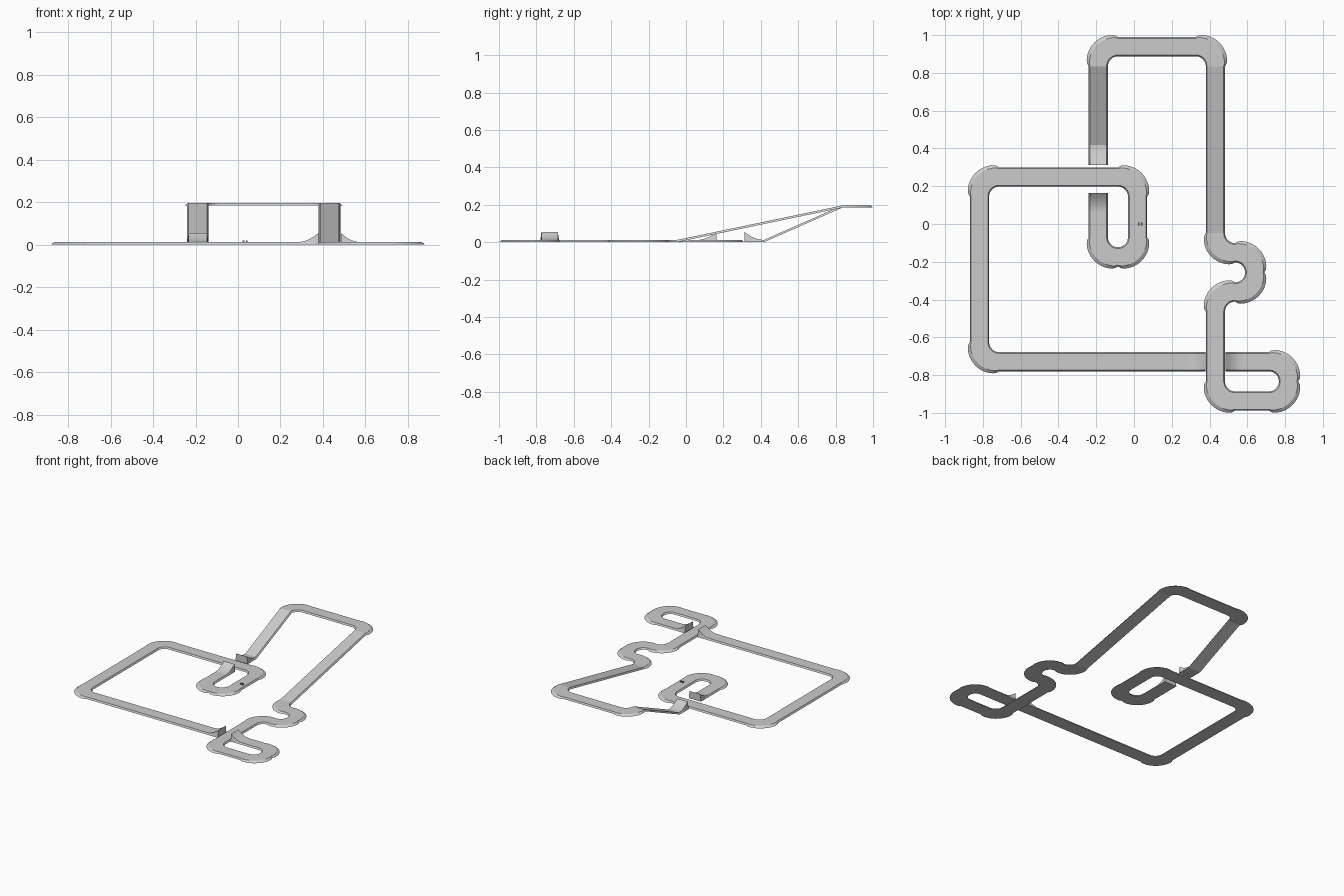
import bpy, bmesh
from math import sin, cos, radians
from mathutils import Vector

cube = bpy.data.objects.get("Cube")
if cube:
    bpy.data.objects.remove(cube, do_unlink=True)


def material(name, value):
    m = bpy.data.materials.new(name)
    m.use_nodes = True
    colour = (value, value, value, 1)
    m.diffuse_color = colour
    m.node_tree.nodes["Principled BSDF"].inputs["Base Color"].default_value = colour
    return m


GREY = material("track grey", 0.6)
DARK = material("marker grey", 0.25)

THICK = 0.012      # slab thickness
HALF = 0.051       # half width of a straight at its foot
SLOPE = 0.007      # inward lean of the sides
INNER, OUTER = 0.053, 0.155
MID = (INNER + OUTER) / 2
HIGH = 0.184       # level of the raised section
JUMP = 0.043


def sweep(name, stations, mat=GREY):
    """Skin four-point cross-sections into a closed solid."""
    bm = bmesh.new()
    rings = [[bm.verts.new(p) for p in s] for s in stations]
    for a, b in zip(rings, rings[1:]):
        for i in range(4):
            j = (i + 1) % 4
            bm.faces.new((a[i], a[j], b[j], b[i]))
    bm.faces.new(rings[0])
    bm.faces.new(rings[-1][::-1])
    bmesh.ops.recalc_face_normals(bm, faces=bm.faces)
    me = bpy.data.meshes.new(name)
    bm.to_mesh(me)
    bm.free()
    me.materials.append(mat)
    ob = bpy.data.objects.new(name, me)
    bpy.context.collection.objects.link(ob)
    bpy.ops.object.select_all(action='DESELECT')
    bpy.context.view_layer.objects.active = ob
    ob.select_set(True)
    bpy.ops.object.shade_smooth_by_angle(angle=radians(25))
    return ob


def section(p, side, low, high):
    """Trapezoid across the road at p."""
    foot, top = side * HALF, side * (HALF - SLOPE)
    up = Vector((0, 0, 1))
    return [p - foot + up * low, p - top + up * high,
            p + top + up * high, p + foot + up * low]


def straight(name, start, end, z0=0, z1=0):
    a, b = Vector((*start, 0)), Vector((*end, 0))
    d = (b - a).normalized()
    side = Vector((-d.y, d.x, 0))
    sweep(name, [section(a, side, z0, z0 + THICK), section(b, side, z1, z1 + THICK)])


def jump(name, start, lip, steps=8):
    """Solid kicker, curving up from start to a sheer lip."""
    a, b = Vector((*start, 0)), Vector((*lip, 0))
    d = (b - a).normalized()
    side = Vector((-d.y, d.x, 0))
    sweep(name, [section(a.lerp(b, i / steps), side, 0, THICK + JUMP * (i / steps) ** 2)
                 for i in range(steps + 1)])


def corner(name, centre, start, z=0, steps=16):
    """Quarter turn whose outer side bulges past the straights."""
    stations = []
    for i in range(steps + 1):
        t = i / steps
        ang = radians(start + 90 * t)
        bulge = max(0, sin(radians(180 * t))) ** 0.5
        ring = [(INNER, z), (INNER + SLOPE, z + THICK),
                (OUTER - SLOPE + 0.01 * bulge, z + THICK),
                (OUTER + 0.022 * bulge, z)]
        stations.append([(centre[0] + r * cos(ang), centre[1] + r * sin(ang), h)
                         for r, h in ring])
    sweep(name, stations)


# Key lines of the circuit
left_x, mid_x, link_x, end_x = -0.714, -0.085, 0.535, 0.714
west, bay, lane, right_lane = left_x - MID, mid_x - MID, mid_x + MID, link_x - MID
top_y, loop_y, hook_y = 0.835, 0.145, -0.07
low_y, foot_y, bend_y = -0.625, -0.833, -0.048
step = INNER + OUTER
north, loop_top, base = top_y + MID, loop_y + MID, foot_y + MID
top_right = right_lane - MID

# Corners: name, centre, starting angle, level
for args in [
    ("loop_corner_back_right", (left_x, loop_y), 90),
    ("loop_corner_front_right", (left_x, low_y), 180),
    ("loop_corner_back_left", (mid_x, loop_y), 0),
    ("hook_corner_right", (mid_x, hook_y), 180),
    ("hook_corner_left", (mid_x, hook_y), 270),
    ("raised_corner_right", (mid_x, top_y), 90, HIGH),
    ("raised_corner_left", (top_right, top_y), 0, HIGH),
    ("chicane_entry", (link_x, bend_y), 180),
    ("chicane_back", (link_x, bend_y - step), 0),
    ("chicane_front", (link_x, bend_y - step), 270),
    ("chicane_exit", (link_x, bend_y - 2 * step), 90),
    ("hairpin_entry", (link_x, foot_y), 180),
    ("hairpin_front", (end_x, foot_y), 270),
    ("hairpin_back", (end_x, foot_y), 0),
]:
    corner(*args)

# Straights and ramps: name, start, end, levels
for args in [
    ("loop_back_straight", (left_x, loop_top), (mid_x, loop_top)),
    ("loop_side_straight", (west, loop_y), (west, low_y)),
    ("hook_left_straight", (lane, hook_y), (lane, loop_y)),
    ("hook_right_straight", (bay, hook_y), (bay, 0.06)),
    ("short_ramp", (bay, 0.417), (bay, top_y), 0, HIGH),
    ("raised_straight", (mid_x, north), (top_right, north), HIGH, HIGH),
    ("long_ramp", (right_lane, bend_y), (right_lane, top_y), 0, HIGH),
    ("crossing_straight", (right_lane, bend_y - 2 * step), (right_lane, foot_y)),
    ("hairpin_front_straight", (link_x, foot_y - MID), (end_x, foot_y - MID)),
    ("hairpin_back_straight", (0.575, base), (end_x, base)),
    ("front_straight", (left_x, base), (0.28, base)),
]:
    straight(*args)

# Jumps over the two crossings
jump("back_takeoff", (bay, 0.06), (bay, 0.164))
jump("back_landing", (bay, 0.417), (bay, 0.312))
jump("front_takeoff", (0.28, base), (0.378, base))
jump("front_landing", (0.575, base), (0.484, base))

# Small start markers on the hook
for label, x in (("right", 0.026), ("left", 0.041)):
    c = Vector((x, 0, THICK))
    sweep("start_marker_" + label,
          [[c + Vector((dx, dy, h)) for dx, h in
            ((-0.004, 0), (-0.004, 0.008), (0.004, 0.008), (0.004, 0))]
           for dy in (-0.008, 0.008)], DARK)
